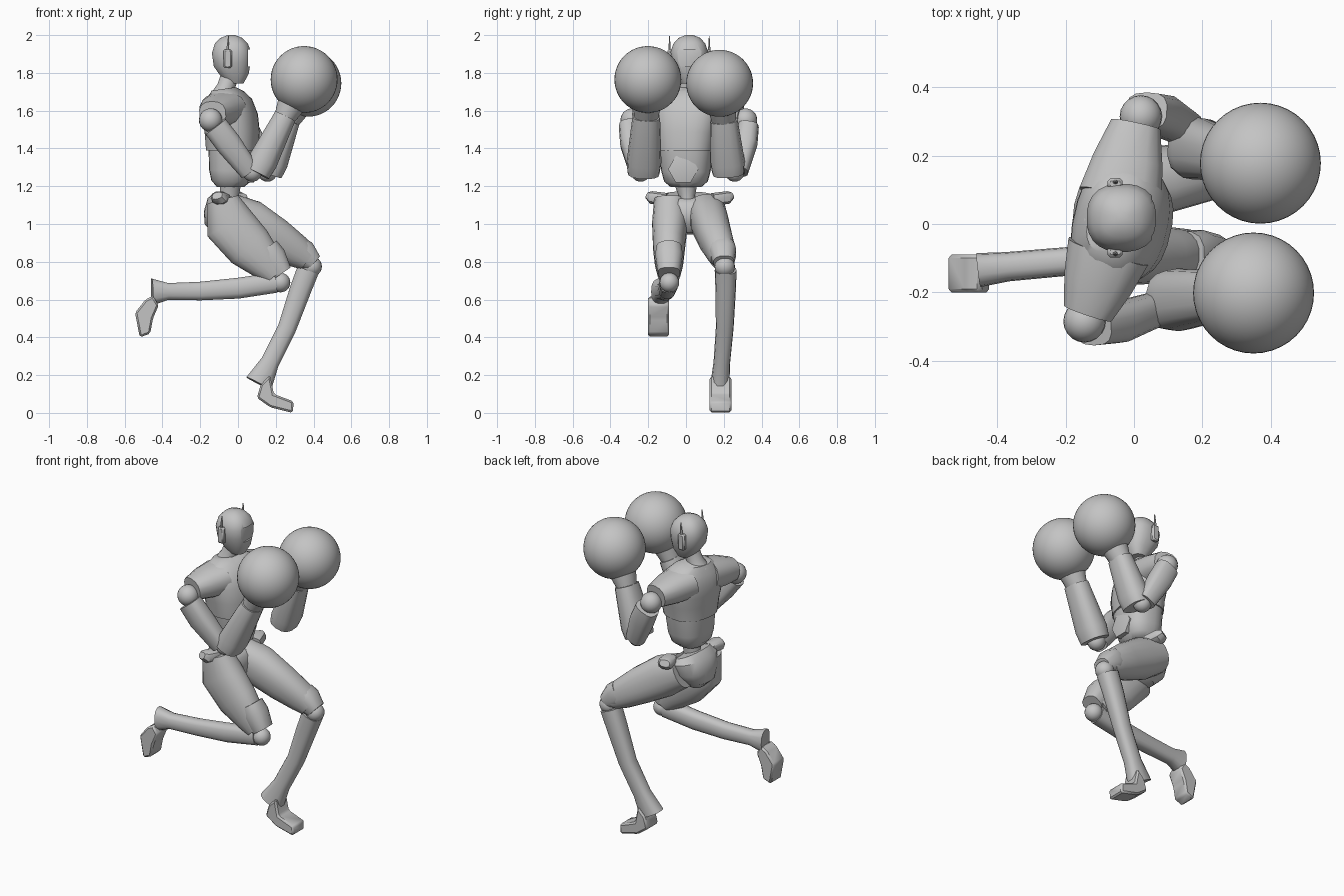
import bpy, bmesh, math
from mathutils import Vector

cube = bpy.data.objects.get("Cube")
if cube:
    bpy.data.objects.remove(cube, do_unlink=True)

grey = bpy.data.materials.new("plain grey")
grey.use_nodes = True
grey.diffuse_color = (0.55, 0.55, 0.55, 1)
grey.node_tree.nodes["Principled BSDF"].inputs["Base Color"].default_value = grey.diffuse_color
parts = []


def finish(name, bm):
    bmesh.ops.recalc_face_normals(bm, faces=bm.faces)
    mesh = bpy.data.meshes.new(name)
    bm.to_mesh(mesh)
    bm.free()
    mesh.materials.append(grey)
    obj = bpy.data.objects.new(name, mesh)
    bpy.context.collection.objects.link(obj)
    parts.append(obj)
    return obj


def tube(name, stations, side=(0, 1, 0), sides=16, power=2.0):
    """Loft rounded sections; a station is x, y, z, half depth, half width."""
    bm = bmesh.new()
    centres = [Vector(s[:3]) for s in stations]
    last = len(stations) - 1
    rings = []
    for i, (c, s) in enumerate(zip(centres, stations)):
        along = (centres[min(i + 1, last)] - centres[max(i - 1, 0)]).normalized()
        across = Vector(side)
        across = (across - along * across.dot(along)).normalized()
        front = across.cross(along)
        ring = []
        for k in range(sides):
            a = math.tau * (k + 0.5) / sides
            u, v = (math.copysign(abs(f) ** (2 / power), f) for f in (math.cos(a), math.sin(a)))
            ring.append(bm.verts.new(c + front * u * s[3] + across * v * s[4]))
        rings.append(ring)
    for low, high in zip(rings, rings[1:]):
        for k in range(sides):
            n = (k + 1) % sides
            bm.faces.new((low[k], low[n], high[n], high[k]))
    bm.faces.new(rings[0])
    bm.faces.new(rings[-1])
    return finish(name, bm)


def ball(name, centre, radius, u=20, v=12):
    bm = bmesh.new()
    bmesh.ops.create_uvsphere(bm, u_segments=u, v_segments=v, radius=radius)
    bmesh.ops.translate(bm, verts=bm.verts, vec=centre)
    return finish(name, bm)


def prism(name, profile, y0, y1, bevel=0.0):
    """Extrude an x-z outline across y."""
    bm = bmesh.new()
    face = bm.faces.new([bm.verts.new((x, y0, z)) for x, z in profile])
    new = bmesh.ops.extrude_face_region(bm, geom=[face])["geom"]
    bmesh.ops.translate(bm, verts=[g for g in new if isinstance(g, bmesh.types.BMVert)],
                        vec=(0, y1 - y0, 0))
    if bevel:
        bmesh.ops.bevel(bm, geom=bm.edges[:], offset=bevel, segments=1, affect='EDGES')
    return finish(name, bm)


def box(name, x, y, z, dx, dy, dz, bevel=0.0):
    return prism(name, [(x - dx, z - dz), (x + dx, z - dz), (x + dx, z + dz), (x - dx, z + dz)],
                 y - dy, y + dy, bevel)


# Head with a recessed visor band
HY = 0.018
head = tube("head", [(-0.015, HY, 1.745, .045, .045), (-0.015, HY, 1.785, .073, .07),
                     (-0.03, HY, 1.85, .1, .093), (-0.035, HY, 1.91, .104, .1),
                     (-0.035, HY, 1.955, .088, .085), (-0.035, HY, 1.985, .058, .058),
                     (-0.035, HY, 2.0, .02, .02)], sides=24, power=2.4)
cutter = box("visor_cutter", 0.1, HY, 1.88, .047, .2, .045)
cutter.hide_render = True
cut = head.modifiers.new("visor", 'BOOLEAN')
cut.object = cutter
cut.solver = 'EXACT'
bpy.context.view_layer.objects.active = head
bpy.ops.object.modifier_apply(modifier="visor")
parts.remove(cutter)
bpy.data.objects.remove(cutter, do_unlink=True)
for s, tag in ((-1, "front_side"), (1, "back_side")):
    box("ear_pod_" + tag, -0.055, HY + s * .1, 1.875, .022, .016, .05, .008)
    tube("antenna_" + tag, [(-0.055, HY + s * .105, 1.91, .01, .007),
                            (-0.05, HY + s * .105, 1.995, .003, .002)], sides=6)
tube("neck", [(-0.08, 0, 1.67, .07, .07), (-0.065, .005, 1.725, .047, .047),
              (-0.04, .015, 1.79, .05, .05)])

# Torso, turned a little about the spine
TURN = (0.23, 0.97, 0)
tube("chest", [(-0.03, 0, 1.39, .135, .15), (-0.03, 0, 1.48, .14, .165),
               (-0.04, .005, 1.56, .14, .18), (-0.055, .005, 1.63, .125, .18),
               (-0.07, .005, 1.68, .095, .15), (-0.075, .005, 1.715, .06, .09)],
     TURN, 24, 2.5)
tube("abdomen", [(-0.04, 0, 1.195, .07, .08), (-0.04, 0, 1.225, .1, .115),
                 (-0.035, 0, 1.28, .117, .13), (-0.03, 0, 1.4, .125, .145)],
     (0.1, 0.99, 0), 24, 2.5)
tube("belly_plate", [(0.02, -.015, 1.29, .08, .08), (0.085, -.015, 1.29, .08, .08),
                     (0.09, -.015, 1.29, .055, .055)], sides=6)
tube("waist", [(-0.05, .01, 1.1, .06, .045), (-0.045, .005, 1.15, .05, .045),
               (-0.04, 0, 1.22, .06, .065)], sides=12)

# Shoulders, arms and round gloves
arms = {
    "front_side": dict(root=(-0.075, -.08, 1.61), cap=(-0.135, -.26, 1.585),
                       shoulder=(-0.145, -.285, 1.55), elbow=(0.06, -.25, 1.28),
                       fore=(0.1, -.225, 1.27), wrist=(0.25, -.21, 1.57), glove=(0.35, -.202, 1.765)),
    "back_side": dict(root=(-0.04, .08, 1.61), cap=(0.005, .29, 1.585),
                      shoulder=(0.02, .315, 1.55), elbow=(0.15, .28, 1.28),
                      fore=(0.165, .225, 1.27), wrist=(0.27, .2, 1.55), glove=(0.37, .178, 1.745)),
}
for tag, p in arms.items():
    root, cap, shoulder, elbow, fore, wrist, glove = (Vector(p[k]) for k in (
        "root", "cap", "shoulder", "elbow", "fore", "wrist", "glove"))
    tube("sleeve_" + tag, [(*root, .125, .09), (*root.lerp(cap, .5), .105, .085),
                           (*cap, .075, .065)], (0, 0, 1), 14, 2.4)
    ball("shoulder_joint_" + tag, shoulder, .062)
    out = Vector((0, .02 if cap.y > 0 else -.02, 0))
    tube("upper_arm_" + tag, [(*(shoulder.lerp(elbow, .12) + out), .068, .055),
                              (*(shoulder.lerp(elbow, .45) + out), .07, .06),
                              (*elbow, .055, .05)], sides=14, power=2.8)
    ball("elbow_joint_" + tag, elbow.lerp(fore, .4), .052)
    tube("forearm_" + tag, [(*fore, .072, .085), (*fore.lerp(wrist, .2), .08, .092),
                            (*wrist, .06, .073)], sides=14, power=2.6)
    tube("glove_cuff_" + tag, [(*wrist.lerp(fore, .1), .05, .06), (*wrist.lerp(glove, .15), .068, .07),
                               (*wrist.lerp(glove, .5), .085, .085)])
    ball("glove_" + tag, glove, .177, 40, 24)

# Pelvis with hip knobs
tube("pelvis", [(-0.06, .01, .95, .06, .05), (-0.065, .01, 1.0, .11, .11),
                (-0.065, .015, 1.06, .115, .15), (-0.06, .015, 1.12, .1, .16),
                (-0.05, .015, 1.15, .07, .13)], (0.1, 0.99, 0), 20, 2.4)
for tag, x, y, s in (("front_side", -0.1, -.14, -1), ("back_side", -0.01, .18, 1)):
    tube("hip_knob_" + tag, [(x + .02, y - s * .04, 1.13, .035, .045),
                             (x, y + s * .04, 1.14, .035, .045),
                             (x - .01, y + s * .06, 1.15, .02, .03)], (1, 0, 0), 10, 2.5)

# Kneeling leg
tube("thigh_front_side", [(-0.08, -.085, 1.13, .085, .085), (-0.045, -.085, 1.0, .135, .095),
                          (0.06, -.09, .88, .128, .085), (0.15, -.09, .79, .095, .075),
                          (0.2, -.09, .73, .065, .06)], sides=20, power=2.3)
tube("knee_guard_front_side", [(0.145, -.09, .87, .075, .07), (0.18, -.09, .82, .08, .074),
                               (0.235, -.09, .74, .055, .06)], sides=12, power=2.6)
ball("knee_joint_front_side", (0.225, -.088, .69), .052)
tube("shin_front_side", [(0.2, -.09, .69, .055, .05), (0, -.1, .66, .056, .045),
                         (-0.2, -.11, .645, .05, .042), (-0.37, -.125, .643, .045, .043),
                         (-0.455, -.135, .64, .072, .05)], sides=14, power=2.6)
prism("foot_front_side", [(-0.49, .6), (-0.545, .53), (-0.52, .4), (-0.465, .42),
                          (-0.45, .5), (-0.42, .57), (-0.45, .62)], -.2, -.09, .01)

# Leading leg
tube("thigh_back_side", [(-0.06, .11, 1.07, .1, .1), (0.06, .125, 1.01, .122, .1),
                         (0.2, .155, .925, .108, .09), (0.31, .185, .855, .088, .078),
                         (0.365, .195, .815, .065, .065)], sides=20, power=2.3)
tube("knee_guard_back_side", [(0.31, .19, .875, .07, .07), (0.345, .195, .845, .075, .072),
                              (0.4, .2, .795, .05, .055)], sides=12, power=2.6)
ball("knee_joint_back_side", (0.39, .205, .775), .054)
tube("shin_back_side", [(0.37, .21, .755, .06, .058), (0.33, .21, .65, .058, .054),
                        (0.26, .205, .45, .05, .047), (0.17, .19, .27, .05, .044),
                        (0.11, .18, .155, .075, .05)], sides=14, power=2.6)
prism("foot_back_side", [(0.17, .2), (0.19, .1), (0.295, .06), (0.29, 0),
                         (0.17, .03), (0.1, .08), (0.12, .15)], .125, .24, .01)

# Soft shading with crisp corners
bpy.ops.object.select_all(action='DESELECT')
for obj in parts:
    obj.select_set(True)
bpy.context.view_layer.objects.active = parts[0]
bpy.ops.object.shade_smooth_by_angle(angle=math.radians(38))
